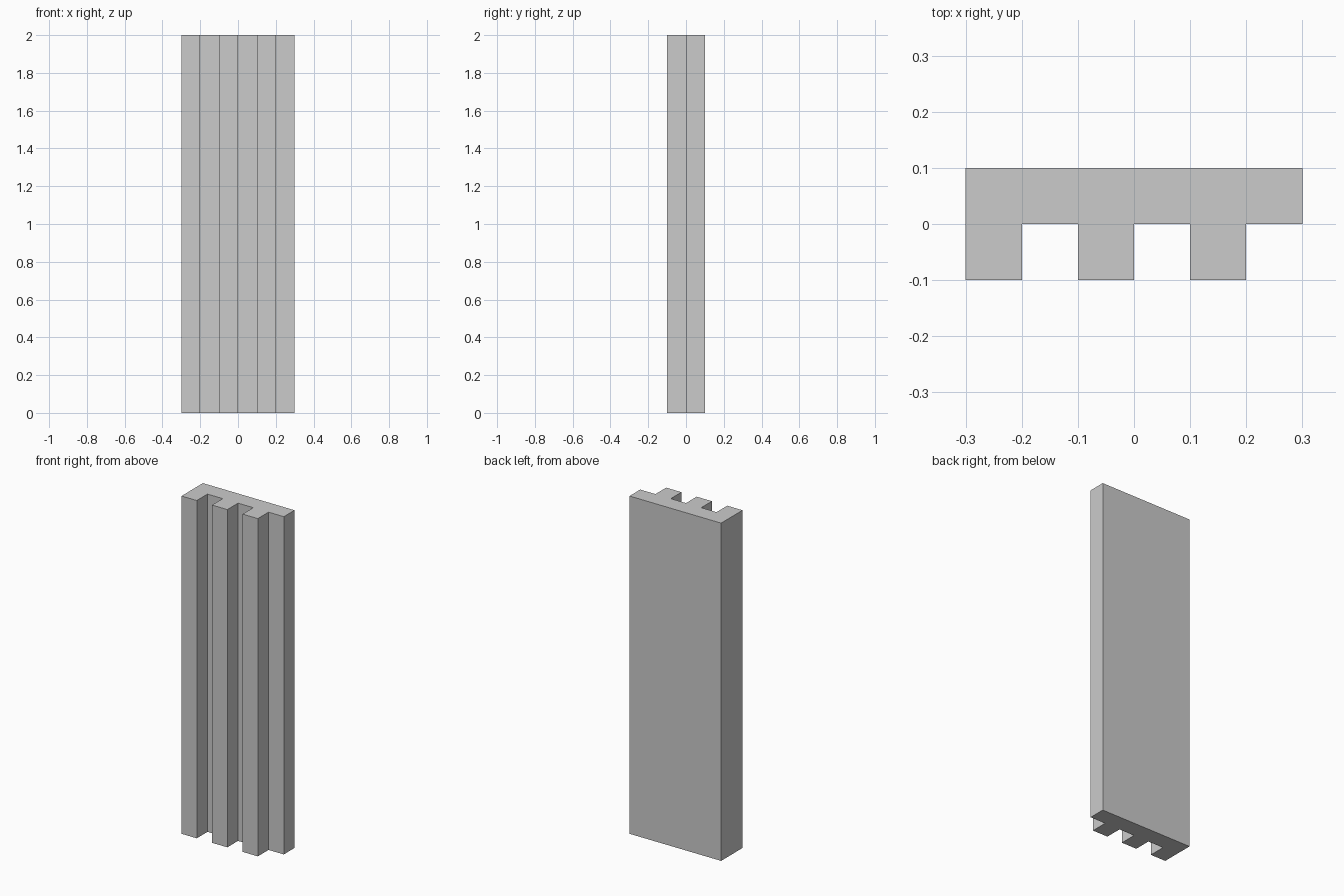
import bpy
import bmesh

if "Cube" in bpy.data.objects:
    bpy.data.objects.remove(bpy.data.objects["Cube"])

HEIGHT = 2.0
STEP = 0.1

# Ribbed cross-section: flat back, three square ribs on the front
profile = [(0.3, 0.1), (-0.3, 0.1)]
for i in range(3):
    x = -0.3 + 2 * i * STEP
    if i:
        profile.append((x, 0.0))
    profile += [(x, -0.1), (x + STEP, -0.1), (x + STEP, 0.0)]
profile.append((0.3, 0.0))

# Extrude the cross-section upwards into one solid panel
bm = bmesh.new()
base = bm.faces.new([bm.verts.new((x, y, 0.0)) for x, y in profile])
top = bmesh.ops.extrude_face_region(bm, geom=[base], use_keep_orig=True)
top_verts = [g for g in top["geom"] if isinstance(g, bmesh.types.BMVert)]
bmesh.ops.translate(bm, verts=top_verts, vec=(0, 0, HEIGHT))
bmesh.ops.recalc_face_normals(bm, faces=bm.faces[:])

mesh = bpy.data.meshes.new("ribbed_panel")
bm.to_mesh(mesh)
bm.free()
panel = bpy.data.objects.new("ribbed_panel", mesh)
bpy.context.collection.objects.link(panel)
